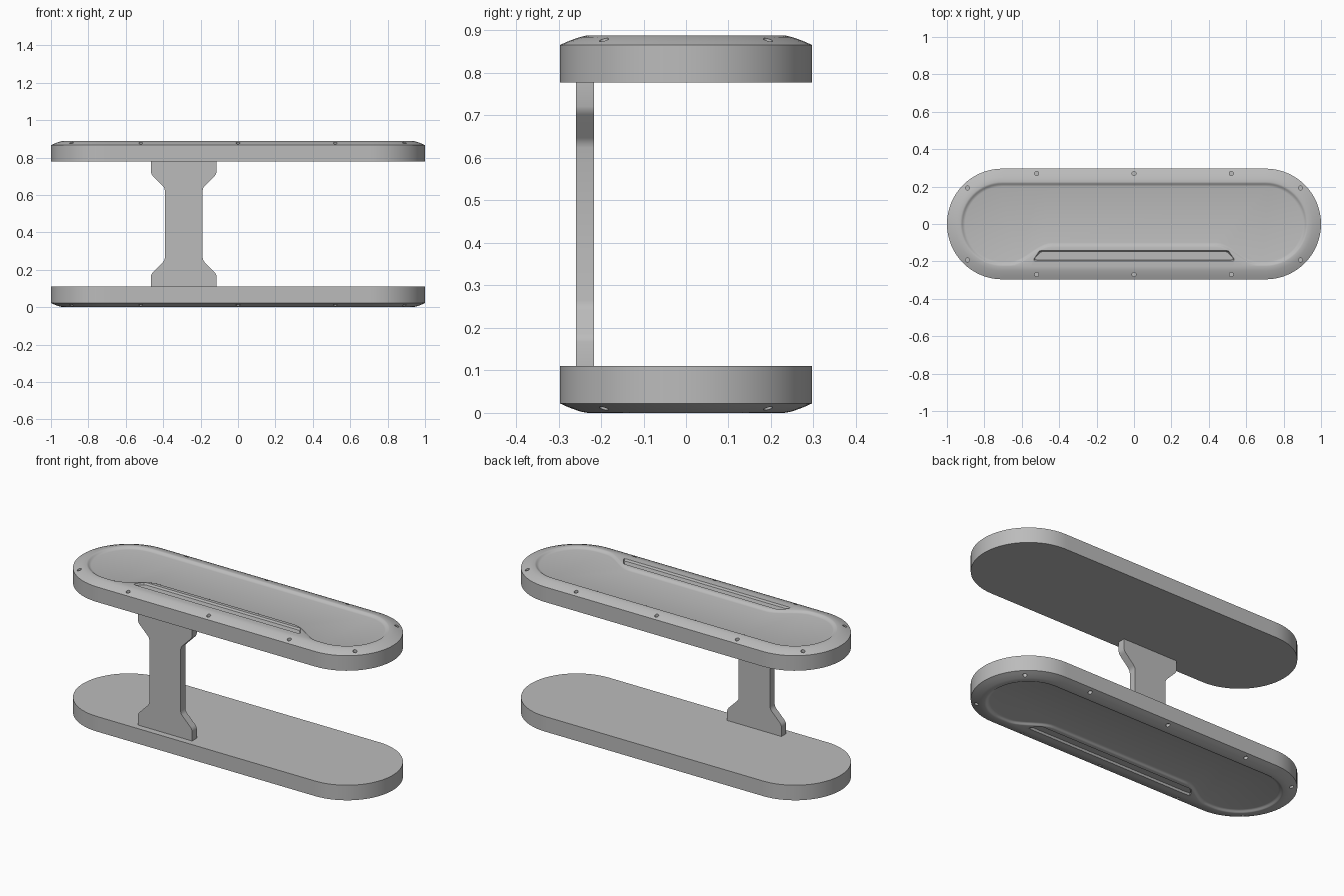
import bpy, bmesh, math
from mathutils import Matrix, Vector

cube = bpy.data.objects.get("Cube")
if cube:
    bpy.data.objects.remove(cube, do_unlink=True)

grey = bpy.data.materials.new("plain grey")
grey.use_nodes = True
COLOUR = (0.5, 0.5, 0.5, 1)
grey.diffuse_color = COLOUR
grey.node_tree.nodes["Principled BSDF"].inputs["Base Color"].default_value = COLOUR

HEIGHT, THICK, RADIUS, STRAIGHT = 0.888, 0.11, 0.296, 0.704


def make_object(name, bm):
    bmesh.ops.recalc_face_normals(bm, faces=bm.faces)
    mesh = bpy.data.meshes.new(name)
    bm.to_mesh(mesh)
    bm.free()
    mesh.materials.append(grey)
    obj = bpy.data.objects.new(name, mesh)
    bpy.context.collection.objects.link(obj)
    return obj


def stack(bm, loops):
    """Skin closed loops of points and cap both ends."""
    rings = [[bm.verts.new(p) for p in loop] for loop in loops]
    n = len(rings[0])
    for a, b in zip(rings, rings[1:]):
        for i in range(n):
            j = (i + 1) % n
            bm.faces.new((a[i], a[j], b[j], b[i]))
    bm.faces.new(rings[0][::-1])
    bm.faces.new(rings[-1])


def stadium(inset, z, bump=0.0):
    """Rounded slab outline; bump pushes the front middle inward."""
    r, pts = RADIUS - inset, []
    for side in (1, -1):
        for i in range(33):
            a = math.radians(-90 + 180 * i / 32)
            pts.append((side * (STRAIGHT + r * math.cos(a)), side * r * math.sin(a), z))
        for i in range(1, 64):
            pts.append((side * STRAIGHT * (1 - i / 32), side * r, z))
    out = []
    for x, y, z in pts:
        if y < 0:
            t = min(1, max(0, (0.66 - abs(x)) / 0.22))
            y += bump * t * t * (3 - 2 * t)
        out.append((x, y, z))
    return out


def smooth(obj, angle):
    bpy.ops.object.select_all(action='DESELECT')
    obj.select_set(True)
    bpy.context.view_layer.objects.active = obj
    bpy.ops.object.shade_smooth_by_angle(angle=math.radians(angle))


# cutter for the screw holes and the long slot
bm = bmesh.new()
holes = [(x, s * 0.27) for x in (-0.52, 0, 0.52) for s in (1, -1)]
holes += [(x * 0.89, y * 0.193) for x in (1, -1) for y in (1, -1)]
for x, y in holes:
    bmesh.ops.create_cone(bm, cap_ends=True, segments=16, radius1=0.011, radius2=0.011,
                          depth=0.06, matrix=Matrix.Translation((x, y, 0.115)))


def slot(grow, z):
    half = [(0.51, -0.193), (0.53, -0.19), (0.528, -0.18), (0.50, -0.15), (0.485, -0.147)]
    pts = half + [(-x, y) for x, y in reversed(half)]
    return [(x + math.copysign(grow, x), y + math.copysign(grow, y + 0.17), z) for x, y in pts]


stack(bm, [slot(0, 0.099), slot(0.006, 0.11), slot(0.006, 0.13)])
cutter = make_object("slot_and_hole_cutter", bm)
cutter.hide_render = True

# slab: side wall, rounded rim, raised slot pad and sunken floor
bm = bmesh.new()
BUMP = 0.1
stack(bm, [stadium(0, 0), stadium(0, 0.088), stadium(0.02, 0.097), stadium(0.045, 0.106),
           stadium(0.06, 0.1095), stadium(0.07, THICK), stadium(0.074, THICK, BUMP),
           stadium(0.079, 0.108, BUMP), stadium(0.084, 0.104, BUMP),
           stadium(0.09, 0.1005, BUMP), stadium(0.097, 0.099, BUMP)])
upper = make_object("upper_deck", bm)
cut = upper.modifiers.new("cut", 'BOOLEAN')
cut.operation, cut.solver, cut.object = 'DIFFERENCE', 'EXACT', cutter
bpy.context.view_layer.objects.active = upper
bpy.context.view_layer.update()
bpy.ops.object.modifier_apply(modifier=cut.name)
bpy.data.objects.remove(cutter, do_unlink=True)

# the lower slab is the same shape facing down
lower_bm = bmesh.new()
lower_bm.from_mesh(upper.data)
bmesh.ops.scale(lower_bm, vec=Vector((1, 1, -1)), verts=lower_bm.verts)
bmesh.ops.translate(lower_bm, vec=(0, 0, THICK), verts=lower_bm.verts)
lower = make_object("lower_deck", lower_bm)
upper.data.transform(Matrix.Translation((0, 0, HEIGHT - THICK)))

# support post, flared at both ends
quarter = [(0.175, 0.335), (0.175, 0.277), (0.172, 0.267), (0.166, 0.258),
           (0.111, 0.203), (0.104, 0.193), (0.101, 0.18)]
right = quarter + [(x, -z) for x, z in reversed(quarter)]
profile = right + [(-x, z) for x, z in reversed(right)]
bm = bmesh.new()
stack(bm, [[(x - 0.29, y, z + HEIGHT / 2) for x, z in profile] for y in (-0.259, -0.216)])
post = make_object("support_post", bm)

for obj in (upper, lower, post):
    smooth(obj, 28)
